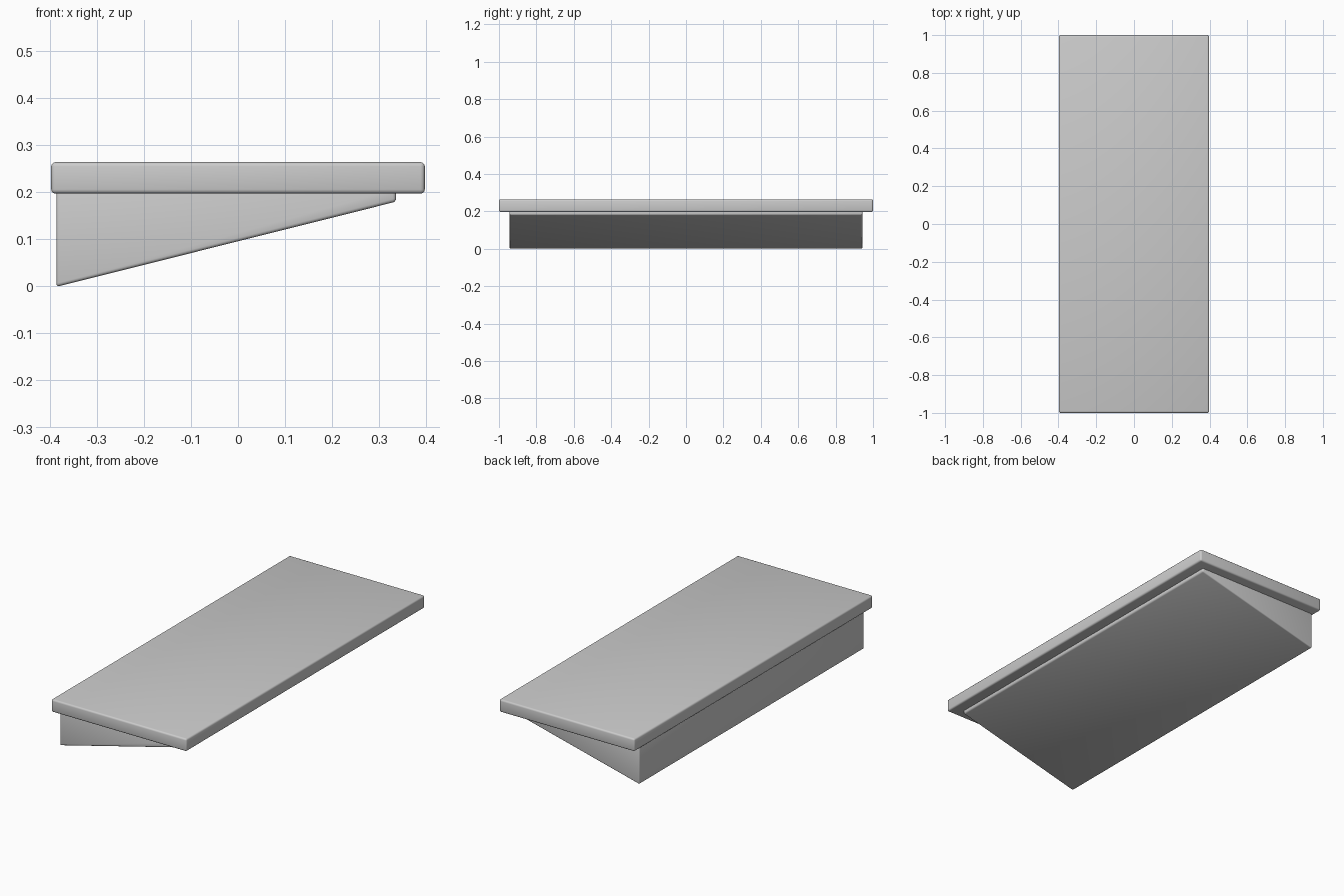
import bpy

if "Cube" in bpy.data.objects:
    bpy.data.objects.remove(bpy.data.objects["Cube"])


def extruded_part(name, profile, half_depth, bevel):
    """Extrude an x-z profile along y and round its edges."""
    n = len(profile)
    verts = [(x, y, z) for y in (-half_depth, half_depth) for x, z in profile]
    faces = [tuple(range(n)), tuple(reversed(range(n, 2 * n)))]
    faces += [(i, i + n, (i + 1) % n + n, (i + 1) % n) for i in range(n)]
    mesh = bpy.data.meshes.new(name)
    mesh.from_pydata(verts, [], faces)
    mesh.update()
    obj = bpy.data.objects.new(name, mesh)
    bpy.context.collection.objects.link(obj)
    mod = obj.modifiers.new("rounded_edges", "BEVEL")
    mod.width = bevel
    mod.segments = 3
    mod.limit_method = 'NONE'
    for poly in mesh.polygons:
        poly.use_smooth = True
    return obj


# Flat top board
extruded_part("top_board",
              [(-0.397, 0.197), (0.397, 0.197), (0.397, 0.264), (-0.397, 0.264)],
              1.0, 0.009)

# Sloping wedge below, its top edge sunk into the board
extruded_part("wedge_base",
              [(-0.386, -0.001), (0.336, 0.180), (0.336, 0.212), (-0.386, 0.212)],
              0.943, 0.007)
